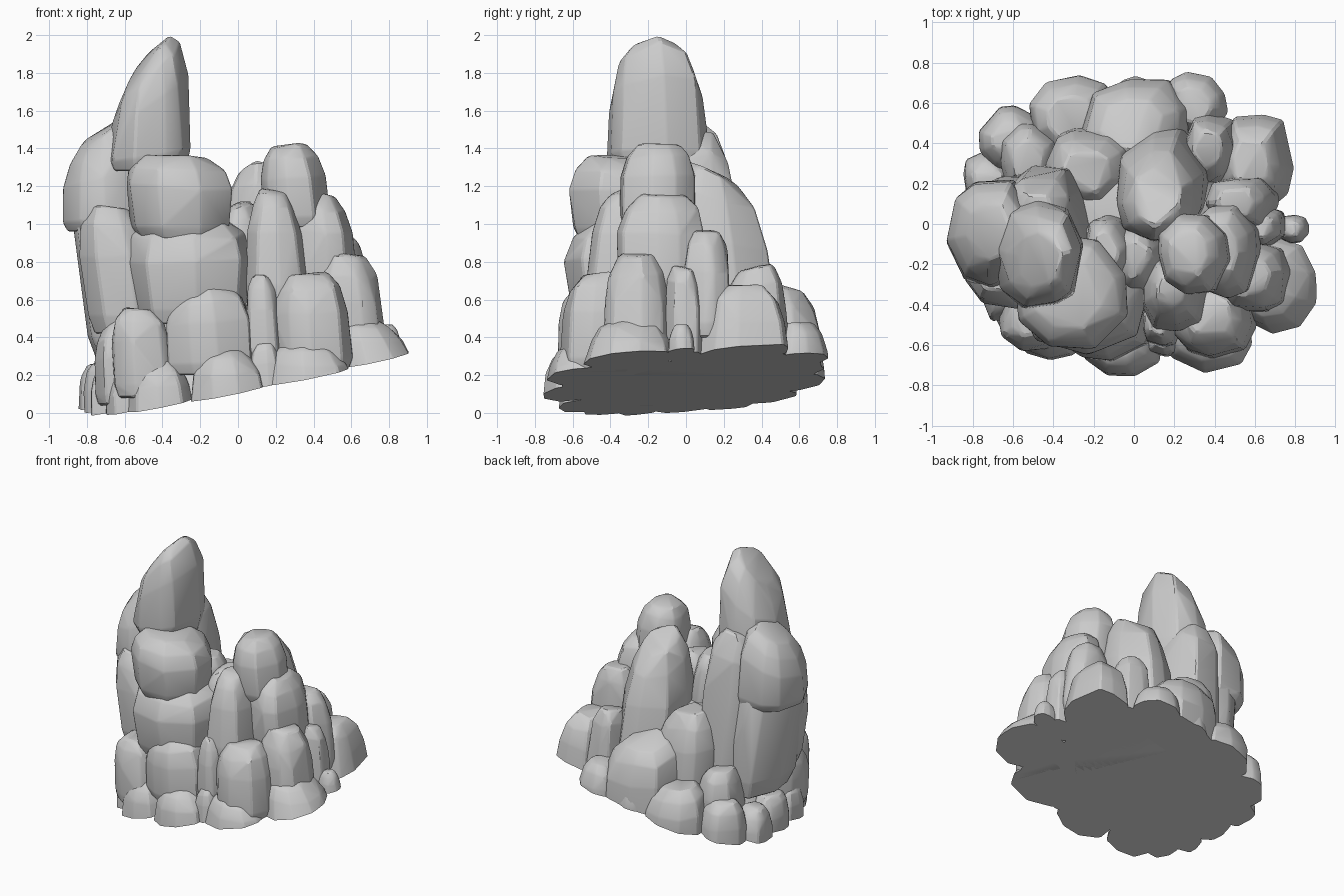
import bpy, bmesh, math, random
from mathutils import Vector

cube = bpy.data.objects.get("Cube")
if cube:
    bpy.data.objects.remove(cube, do_unlink=True)

random.seed(4)
stone = bpy.data.materials.new("grey_stone")
stone.use_nodes = True
GREY = (0.6, 0.6, 0.6, 1)
stone.diffuse_color = GREY
stone.node_tree.nodes["Principled BSDF"].inputs["Base Color"].default_value = GREY

# The sloping ground plane that trims every boulder
GROUND = Vector((0, 0, 0.169))
UP = Vector((-0.2, -0.09, 1)).normalized()

# Height and radius of the rings of a boulder
RINGS = ((0, 0.86), (0.14, 0.98), (0.62, 1), (0.86, 0.87), (1, 0.58))


def rock(name, x, y, z, top=0.9, lean=(-0.15, 0), slope=(0, 0), sides=9):
    """Rounded, faceted boulder filling the given spans (in hundredths)."""
    bm = bmesh.new()
    turn = random.uniform(0, math.tau)
    angles = [turn + math.tau * (i + random.uniform(-0.25, 0.25)) / sides for i in range(sides)]
    reach = [random.uniform(0.95, 1.05) for a in angles]
    tilt = [s + random.uniform(-0.05, 0.05) for s in slope]
    for height, radius in RINGS:
        r = radius * (1 + (top - 1) * height)
        for a, k in zip(angles, reach):
            # Slightly squared outline with a tilted top
            square = (abs(math.cos(a)) ** 4 + abs(math.sin(a)) ** 4) ** -0.1
            k *= r * square * random.uniform(0.96, 1.04)
            u, v = k * math.cos(a), k * math.sin(a)
            rise = height * random.uniform(0.97, 1.03)
            bm.verts.new((u + lean[0] * height, v + lean[1] * height,
                          rise * (1 + tilt[0] * u + tilt[1] * v)))
    # Fit to the spans
    for axis, span in enumerate((x, y, z)):
        values = [v.co[axis] for v in bm.verts]
        low, size = min(values), max(values) - min(values)
        for v in bm.verts:
            v.co[axis] = (span[0] + (v.co[axis] - low) / size * (span[1] - span[0])) / 100
    bmesh.ops.convex_hull(bm, input=bm.verts)
    loose = [v for v in bm.verts if not v.link_faces]
    bmesh.ops.delete(bm, geom=loose, context="VERTS")
    bmesh.ops.dissolve_limit(bm, angle_limit=0.12, verts=bm.verts, edges=bm.edges)
    bmesh.ops.bevel(bm, geom=bm.edges[:], offset=0.01, segments=1, profile=0.5,
                    affect="EDGES", clamp_overlap=True)
    # Trim at the ground and close the cut
    cut = bmesh.ops.bisect_plane(bm, geom=bm.verts[:] + bm.edges[:] + bm.faces[:], dist=0.0001,
                                 plane_co=GROUND, plane_no=UP, clear_inner=True)
    rim = [e for e in cut["geom_cut"] if isinstance(e, bmesh.types.BMEdge)]
    if rim:
        bmesh.ops.holes_fill(bm, edges=rim, sides=0)
    bmesh.ops.recalc_face_normals(bm, faces=bm.faces)
    mesh = bpy.data.meshes.new(name)
    bm.to_mesh(mesh)
    bm.free()
    mesh.materials.append(stone)
    obj = bpy.data.objects.new(name, mesh)
    bpy.context.collection.objects.link(obj)
    bpy.ops.object.select_all(action="DESELECT")
    obj.select_set(True)
    bpy.context.view_layer.objects.active = obj
    bpy.ops.object.shade_smooth_by_angle(angle=math.radians(22))


# Hidden core that fills the middle
rock("core_base", (-73, 73), (-62, 62), (-30, 40), top=0.85, lean=(0, 0), sides=14)
rock("core_middle", (-50, 50), (-40, 40), (20, 82), sides=10)

# Tall left spire and the columns that carry it
rock("spire_tip", (-69, -25), (-42, 13), (128, 200), top=0.8, lean=(0.04, -0.1), slope=(0.4, 0))
rock("spire_shoulder", (-93, -45), (-32, 22), (96, 157), top=0.85, lean=(-0.1, 0.05), slope=(0.26, 0.05))
rock("spire_neck", (-68, -18), (-27, 29), (35, 150), lean=(-0.4, -0.1), slope=(0.05, 0))
rock("spire_column", (-88, -35), (-30, 24), (28, 125), top=1, lean=(-0.6, -0.1))
rock("spire_column_front", (-84, -40), (-42, 0), (42, 110), top=1, lean=(-0.45, 0))

# Front tower
rock("front_tower_cap", (-59, -3), (-62, -5), (92, 137), top=1.12, lean=(-0.12, 0))
rock("front_tower_block", (-60, 8), (-65, 0), (47, 104), top=1.12, lean=(-0.08, 0))
rock("front_tower_ledge", (-25, 2), (-32, 5), (70, 116), lean=(-0.3, 0))

# Right tower
rock("right_tower_cap", (12, 49), (-35, 5), (98, 143), lean=(-0.25, 0), slope=(0.08, 0))
rock("right_tower_block", (28, 63), (-37, 11), (65, 118), lean=(-0.25, 0), slope=(-0.05, 0))
rock("right_tower_front", (4, 37), (-53, -15), (60, 119), top=0.65, lean=(-0.12, 0.1))
rock("right_tower_side", (35, 72), (-2, 24), (40, 97), lean=(-0.3, 0))

# Back columns
rock("back_column", (-9, 38), (-10, 49), (35, 134), top=0.8, lean=(-0.15, -0.25), slope=(0.05, -0.1))
rock("back_left_column", (-44, 3), (8, 48), (25, 90), top=0.85, lean=(-0.15, -0.15))
rock("centre_filler", (-12, 18), (-35, 2), (60, 112), top=0.75)

# Middle ring of boulders
rock("middle_right", (40, 80), (-44, -8), (20, 85), lean=(-0.25, 0))
rock("middle_right_small", (52, 76), (-12, 9), (25, 78))
rock("middle_front_right", (18, 61), (-67, -28), (22, 75), lean=(-0.15, 0.1))
rock("middle_front_gap", (4, 24), (-61, -38), (28, 73), top=0.8)
rock("middle_front", (-38, 8), (-68, -28), (20, 69), slope=(0.12, 0))
rock("middle_front_left", (-67, -34), (-63, -28), (8, 56))
rock("middle_left", (-76, -50), (-48, -12), (4, 52), slope=(0.1, 0))
rock("middle_back", (-27, 30), (24, 72), (5, 72), slope=(0, -0.06))
rock("middle_back_right", (24, 54), (18, 56), (15, 79), top=0.8)
rock("middle_back_left", (-66, -36), (14, 50), (0, 54))

# Base ring of boulders
rock("base_right", (48, 95), (-55, -4), (20, 51), top=0.65, lean=(-0.35, 0))
rock("base_right_pebble", (72, 88), (-10, 5), (25, 47), top=0.75)
rock("base_back_right", (40, 82), (3, 56), (14, 68), top=0.72)
rock("base_back_right_small", (14, 49), (42, 76), (6, 48), top=0.85)
rock("base_back", (-14, 18), (42, 74), (0, 40))
rock("base_back_left", (-52, -4), (32, 75), (-5, 44), top=0.85)
rock("base_left_back", (-77, -42), (25, 59), (-10, 36), top=0.85)
rock("base_left", (-85, -58), (8, 37), (-12, 27), top=0.8)
rock("base_left_middle", (-82, -55), (-18, 16), (-12, 27), top=0.85)
rock("base_left_front", (-78, -50), (-38, -12), (-12, 25), top=0.8)
rock("base_front_left_small", (-70, -46), (-54, -28), (-12, 22), top=0.8)
rock("base_front_left", (-60, -22), (-68, -32), (-8, 28), top=0.72)
rock("base_front", (-25, 17), (-76, -38), (0, 34), top=0.72)
rock("base_front_pebble", (6, 24), (-66, -48), (8, 38), top=0.75)
rock("base_front_right", (14, 62), (-75, -34), (8, 38), top=0.72)
